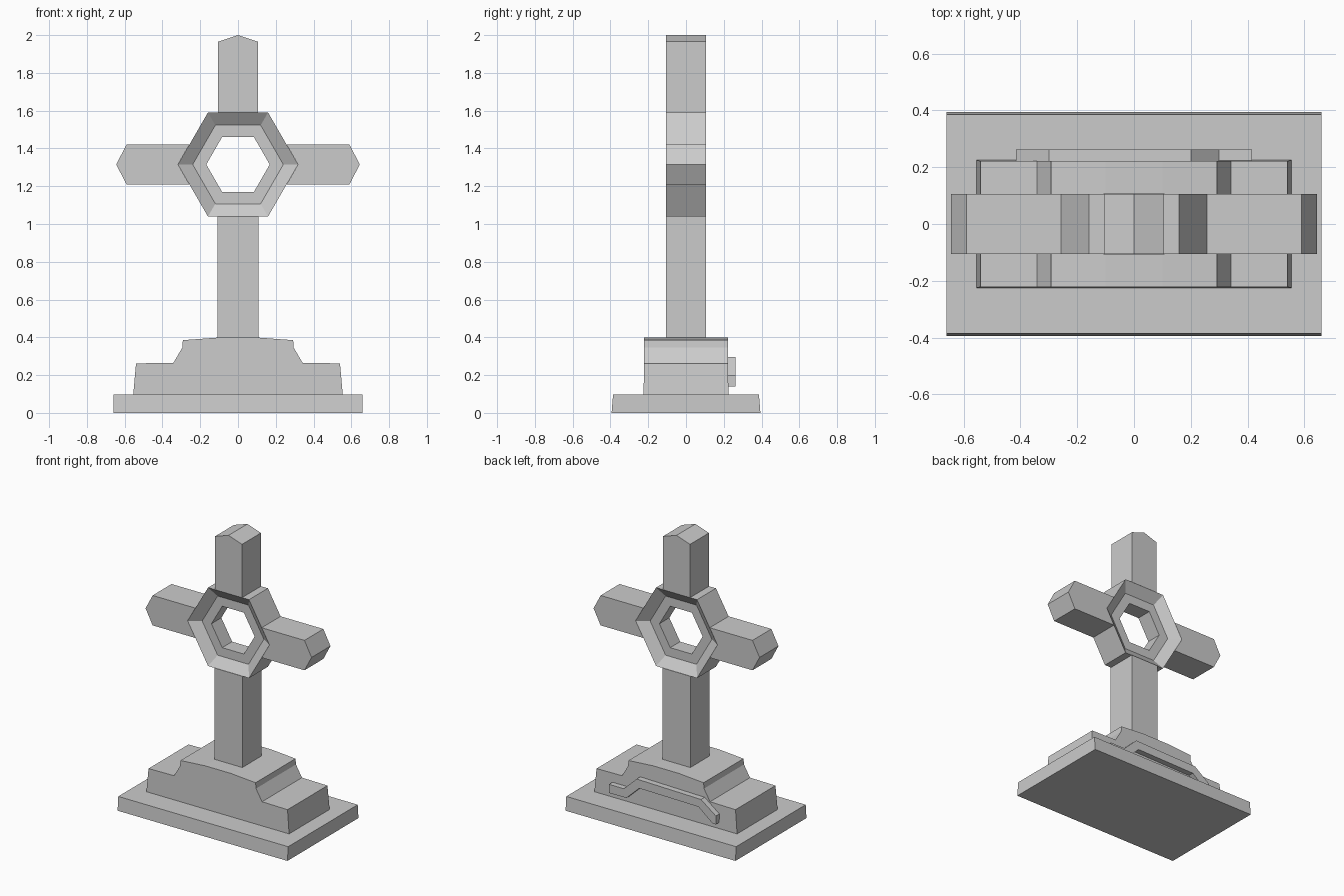
import bpy, bmesh, math

if "Cube" in bpy.data.objects:
    bpy.data.objects.remove(bpy.data.objects["Cube"])

CZ = 1.315   # height of the cross centre
D = 0.105    # half depth of the cross


def finish(name, bm):
    bmesh.ops.recalc_face_normals(bm, faces=bm.faces[:])
    me = bpy.data.meshes.new(name)
    bm.to_mesh(me)
    bm.free()
    ob = bpy.data.objects.new(name, me)
    bpy.context.collection.objects.link(ob)
    return ob


def prism(name, pts, y0, y1):
    """Extrude an x-z outline from y0 to y1."""
    bm = bmesh.new()
    a = [bm.verts.new((x, y0, z)) for x, z in pts]
    b = [bm.verts.new((x, y1, z)) for x, z in pts]
    bm.faces.new(a)
    bm.faces.new(b[::-1])
    n = len(pts)
    for i in range(n):
        j = (i + 1) % n
        bm.faces.new((a[i], b[i], b[j], a[j]))
    return finish(name, bm)


def mirrored(half):
    """Complete a right-hand outline with its left-hand copy."""
    return half + [(-x, z) for x, z in reversed(half)]


# Ground slab, slightly tapered front to back
slab = prism("ground_slab", mirrored([(0.66, 0), (0.66, 0.097)]), -0.394, 0.394)
for v in slab.data.vertices:
    if v.co.z > 0.05:
        v.co.y *= 0.98

# Stepped pedestal
pedestal = prism("stepped_pedestal", mirrored([
    (0.555, 0.09), (0.54, 0.262), (0.342, 0.265), (0.295, 0.345),
    (0.292, 0.385), (0.10, 0.399)]), -0.225, 0.225)
for v in pedestal.data.vertices:
    if v.co.z > 0.2:
        v.co.y *= 0.985

# Raised arched band on the back of the pedestal
prism("back_band", [
    (-0.415, 0.20), (-0.30, 0.285), (0.20, 0.295), (0.30, 0.20), (0.415, 0.20),
    (0.415, 0.14), (0.28, 0.14), (0.18, 0.235), (-0.28, 0.228), (-0.39, 0.14),
    (-0.415, 0.14)], 0.21, 0.262)

# Upright shaft below the ring and peaked arm above it
prism("shaft", mirrored([(0.108, 0.38), (0.108, 1.04)]), -0.107, 0.107)
prism("upper_arm", [(-D, 1.59), (D, 1.59), (D, 1.965), (0, 2.0), (-D, 1.965)], -D, D)

# Side arms, pointed outside and notched against the ring
for side, s in (("left", -1), ("right", 1)):
    prism(side + "_arm", [(s * x, CZ + z) for x, z in (
        (0.258, -D), (0.59, -D), (0.645, 0), (0.59, D), (0.258, D), (0.318, 0))], -D, D)

# Six-sided ring with recessed bevels on both faces
profile = [(0.318, -D), (0.24, -0.055), (0.168, -0.055),
           (0.168, 0.055), (0.24, 0.055), (0.318, D)]
bm = bmesh.new()
loops = []
for i in range(6):
    a = math.radians(60 * i)
    loops.append([bm.verts.new((r * math.cos(a), y, CZ + r * math.sin(a))) for r, y in profile])
for i in range(6):
    p, q = loops[i], loops[(i + 1) % 6]
    for k in range(6):
        m = (k + 1) % 6
        bm.faces.new((p[k], p[m], q[m], q[k]))
finish("hexagonal_ring", bm)
